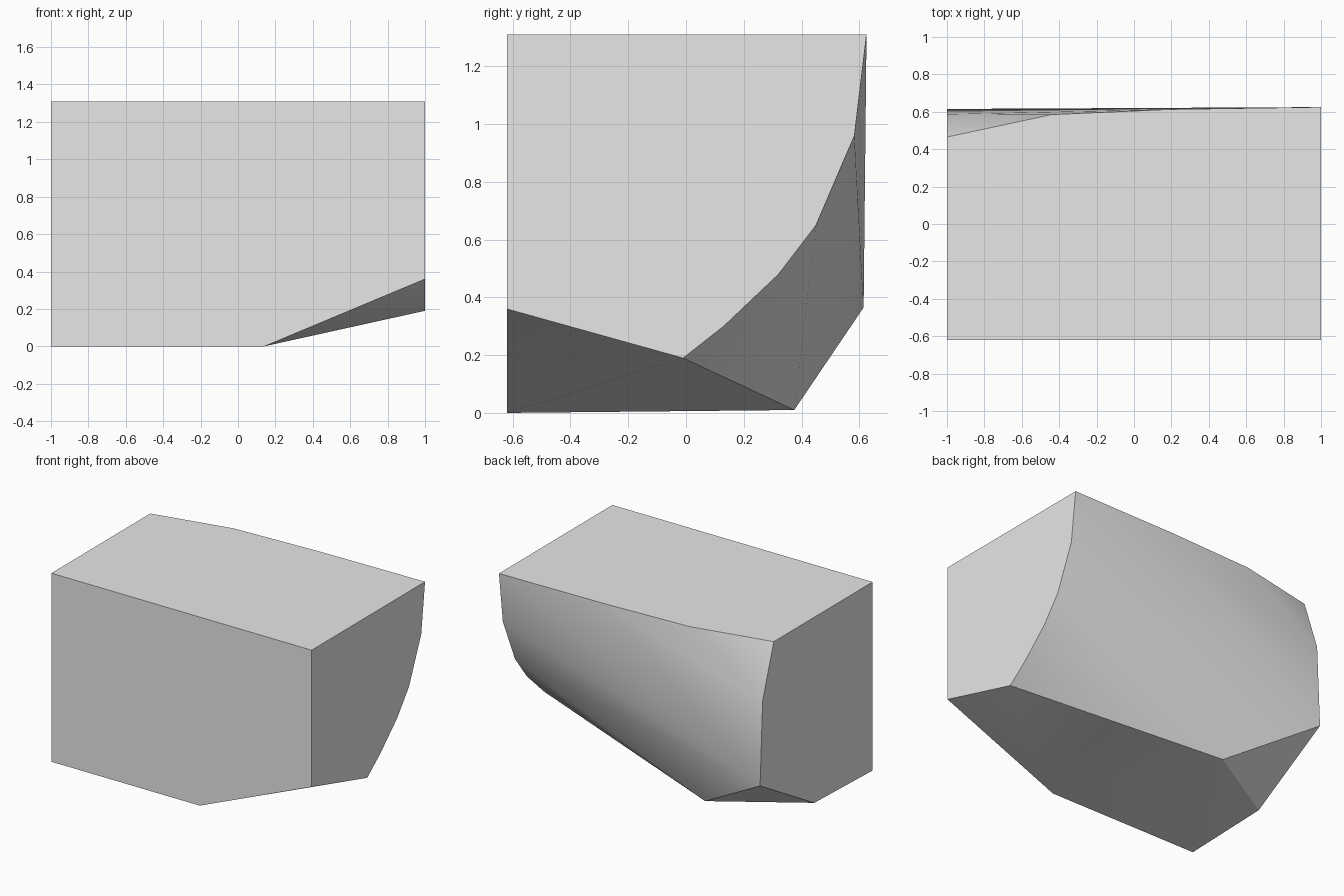
import bpy
import bmesh

cube = bpy.data.objects.get("Cube")
if cube:
    bpy.data.objects.remove(cube, do_unlink=True)

FRONT, TOP = -0.62, 1.31

# End cap outlines as (y, z): curved back edge, then the flat front edge
right_cap = [(0.625, TOP), (0.583, 0.96), (0.45, 0.65), (0.32, 0.48),
             (0.13, 0.30), (-0.01, 0.19), (FRONT, 0.36), (FRONT, TOP)]
left_cap = [(0.465, TOP), (0.587, 0.945), (0.615, 0.365),
            (0.02, 0.02), (FRONT, 0), (FRONT, TOP)]

# Corners between the caps: bowed top back edge and the underside
between = [(-0.44, 0.585, TOP), (0.2, 0.613, TOP),
           (0.14, FRONT, 0), (-0.41, 0.375, 0.01)]

points = [(1, y, z) for y, z in right_cap]
points += [(-1, y, z) for y, z in left_cap]
points += between

# Faceted block: the tight skin around all corners
bm = bmesh.new()
for p in points:
    bm.verts.new(p)
bmesh.ops.convex_hull(bm, input=bm.verts[:])
bmesh.ops.dissolve_limit(bm, angle_limit=0.005, verts=bm.verts[:], edges=bm.edges[:])
bmesh.ops.recalc_face_normals(bm, faces=bm.faces[:])
mesh = bpy.data.meshes.new("block")
bm.to_mesh(mesh)
bm.free()

block = bpy.data.objects.new("block", mesh)
bpy.context.collection.objects.link(block)

# Plain grey
grey = bpy.data.materials.new("light grey")
grey.use_nodes = True
color = (0.8, 0.8, 0.8, 1)
grey.diffuse_color = color
grey.node_tree.nodes["Principled BSDF"].inputs["Base Color"].default_value = color
mesh.materials.append(grey)

# Smooth the rounded back, keep the cut edges crisp
bpy.ops.object.select_all(action='DESELECT')
block.select_set(True)
bpy.context.view_layer.objects.active = block
bpy.ops.object.shade_smooth_by_angle(angle=0.5236)
